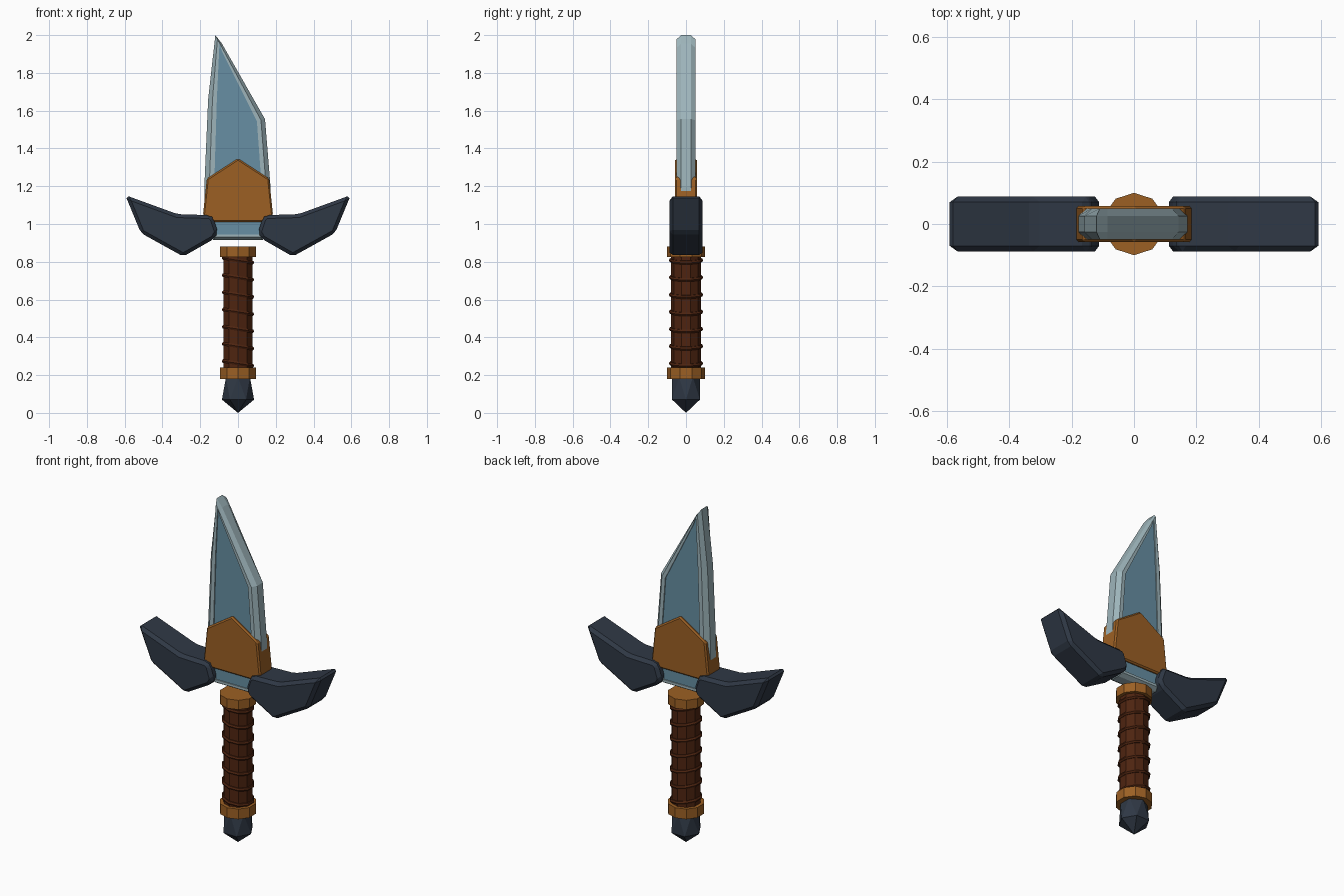
import bpy, bmesh, math
from mathutils import Matrix

if "Cube" in bpy.data.objects:
    bpy.data.objects.remove(bpy.data.objects["Cube"])


def material(name, rgb):
    m = bpy.data.materials.new(name)
    m.diffuse_color = [((c / 255 + 0.055) / 1.055) ** 2.4 for c in rgb] + [1]
    m.use_nodes = True
    m.node_tree.nodes["Principled BSDF"].inputs["Base Color"].default_value = m.diffuse_color
    return m


STEEL = material("pale steel", (157, 180, 186))
BLUE = material("blue steel", (103, 143, 163))
BRONZE = material("bronze", (156, 96, 36))
IRON = material("dark iron", (47, 56, 69))
LEATHER = material("brown leather", (78, 36, 16))


def finish(name, bm, *mats):
    bmesh.ops.recalc_face_normals(bm, faces=bm.faces[:])
    mesh = bpy.data.meshes.new(name)
    bm.to_mesh(mesh)
    bm.free()
    for m in mats:
        mesh.materials.append(m)
    ob = bpy.data.objects.new(name, mesh)
    bpy.context.collection.objects.link(ob)
    return ob


def loft(loops):
    """Bridge equal-length loops of 3D points and cap both ends."""
    bm = bmesh.new()
    rings = [[bm.verts.new(p) for p in loop] for loop in loops]
    n = len(rings[0])
    for a, b in zip(rings, rings[1:]):
        for i in range(n):
            j = (i + 1) % n
            bm.faces.new((a[i], a[j], b[j], b[i]))
    bm.faces.new(rings[0])
    bm.faces.new(rings[-1])
    return bm


def plate(name, outline, half, bevel, mat):
    """Front outline extruded through the depth with chamfered edges."""
    bm = loft([[(x, y, z) for x, z in outline] for y in (-half, half)])
    bmesh.ops.recalc_face_normals(bm, faces=bm.faces[:])
    bmesh.ops.bevel(bm, geom=bm.edges[:], offset=bevel, segments=1,
                    affect='EDGES', profile=0.5)
    return finish(name, bm, mat)


def ring(r, z, n, turn=0):
    return [(r * math.cos(turn + math.tau * i / n),
             r * math.sin(turn + math.tau * i / n), z) for i in range(n)]


# Blade: chamfered edge, flat rim and recessed blue panel on both sides
outer = [(-0.12, 2.0), (-0.085, 1.955), (0.143, 1.555), (0.172, 1.2), (0.17, 0.97),
         (0.13, 0.915), (-0.13, 0.915), (-0.175, 0.97), (-0.178, 1.2), (-0.158, 1.66)]
inner = [(-0.098, 1.955), (-0.083, 1.91), (0.10, 1.545), (0.125, 1.2), (0.125, 0.98),
         (0.11, 0.945), (-0.11, 0.945), (-0.125, 0.98), (-0.126, 1.2), (-0.112, 1.66)]
middle = [((a + c) / 2, (b + d) / 2) for (a, b), (c, d) in zip(outer, inner)]
half_side = [(inner, 0.044), (inner, 0.05), (middle, 0.05), (outer, 0.026)]
layers = [(o, -y) for o, y in half_side] + half_side[::-1]
bm = loft([[(x, y, z) for x, z in o] for o, y in layers])
for f in bm.faces:
    if len(f.verts) == len(outer):
        f.material_index = 1
finish("blade", bm, STEEL, BLUE)

# Bronze cover around the blade base
half = [(0.165, 1.24), (0.185, 1.05), (0.172, 1.01)]
plate("blade_cover", [(0, 1.347)] + half + [(-x, z) for x, z in half[::-1]],
      0.058, 0.008, BRONZE)

# Swept guard arms, mirrored
arm = [(0.148, 1.047), (0.32, 1.052), (0.597, 1.153), (0.514, 0.952),
       (0.29, 0.828), (0.125, 0.922), (0.106, 0.957), (0.13, 1.03)]
for side, s in (("right", 1), ("left", -1)):
    plate("guard_" + side, [(s * x, z) for x, z in arm], 0.088, 0.018, IRON)

# Ten-sided grip and its two collars
turn = math.pi / 2
finish("grip", loft([ring(0.08, 0.22, 10, turn), ring(0.08, 0.84, 10, turn)]), LEATHER)
for name, z0, z1 in (("upper_collar", 0.825, 0.88), ("lower_collar", 0.18, 0.24)):
    finish(name, loft([ring(0.1, z0, 10, turn), ring(0.1, z1, 10, turn)]), BRONZE)

# Tilted cord rings on the grip
for k in range(7):
    bpy.ops.mesh.primitive_torus_add(
        major_segments=10, minor_segments=6, major_radius=0.08, minor_radius=0.011,
        location=(0, 0, 0.262 + 0.091 * k), rotation=(0, math.radians(9), 0))
    ob = bpy.context.object
    ob.name = f"grip_cord_{k + 1}"
    ob.data.transform(Matrix.Rotation(turn, 4, 'Z'))
    ob.data.materials.append(LEATHER)

# Faceted pommel: twisted six-sided rings closing to a point
bm = bmesh.new()
for x, y, z in ring(0.073, 0.19, 6, math.pi / 6) + ring(0.085, 0.07, 6) + [(0, 0, 0)]:
    bm.verts.new((x, y, z))
bmesh.ops.convex_hull(bm, input=bm.verts[:])
finish("pommel", bm, IRON)
